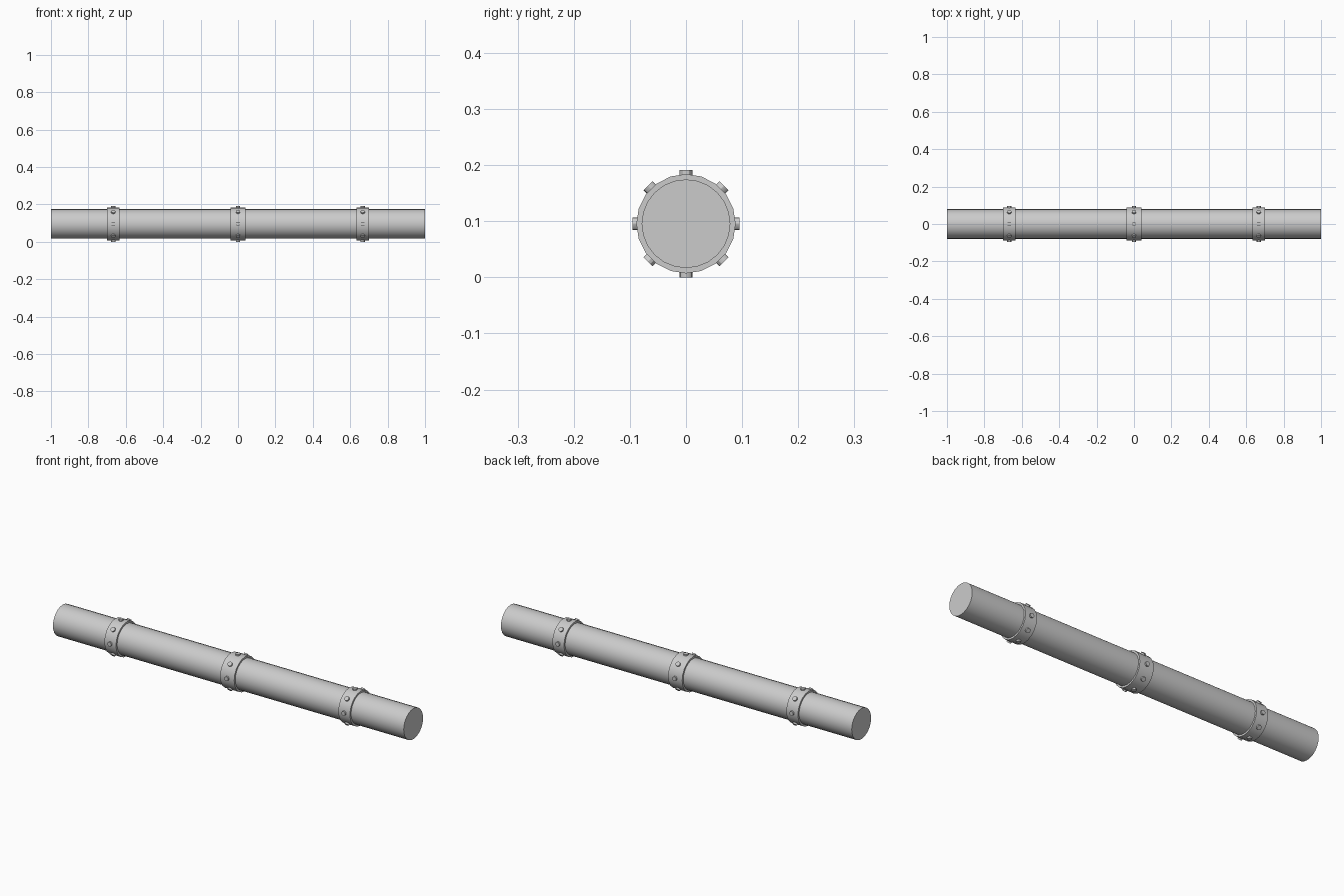
import bpy
from math import pi, sin, cos
from mathutils import Matrix

if "Cube" in bpy.data.objects:
    bpy.data.objects.remove(bpy.data.objects["Cube"])

AXIS_Z = 0.0955


def cylinder(name, radius, depth, matrix, sides):
    bpy.ops.mesh.primitive_cylinder_add(vertices=sides, radius=radius, depth=depth)
    obj = bpy.context.object
    obj.name = name
    obj.data.transform(matrix)
    bpy.ops.object.shade_smooth_by_angle(angle=pi / 6)
    return obj


def along_x(x):
    return Matrix.Translation((x, 0, AXIS_Z)) @ Matrix.Rotation(pi / 2, 4, 'Y')


# Main pipe
cylinder("pipe", 0.079, 2.0, along_x(0), 24)

# Three collars, each with a ring of eight rivets
for label, x, width in (("left", -0.667, 0.066), ("middle", 0, 0.08), ("right", 0.667, 0.066)):
    cylinder(label + "_collar", 0.0885, width, along_x(x), 20)
    for i in range(8):
        a = i * pi / 4
        m = (Matrix.Translation((x, 0, AXIS_Z)) @ Matrix.Rotation(a, 4, 'X')
             @ Matrix.Translation((0, 0, 0.0885)))
        cylinder(f"{label}_rivet_{i + 1}", 0.0115, 0.014, m, 12)
